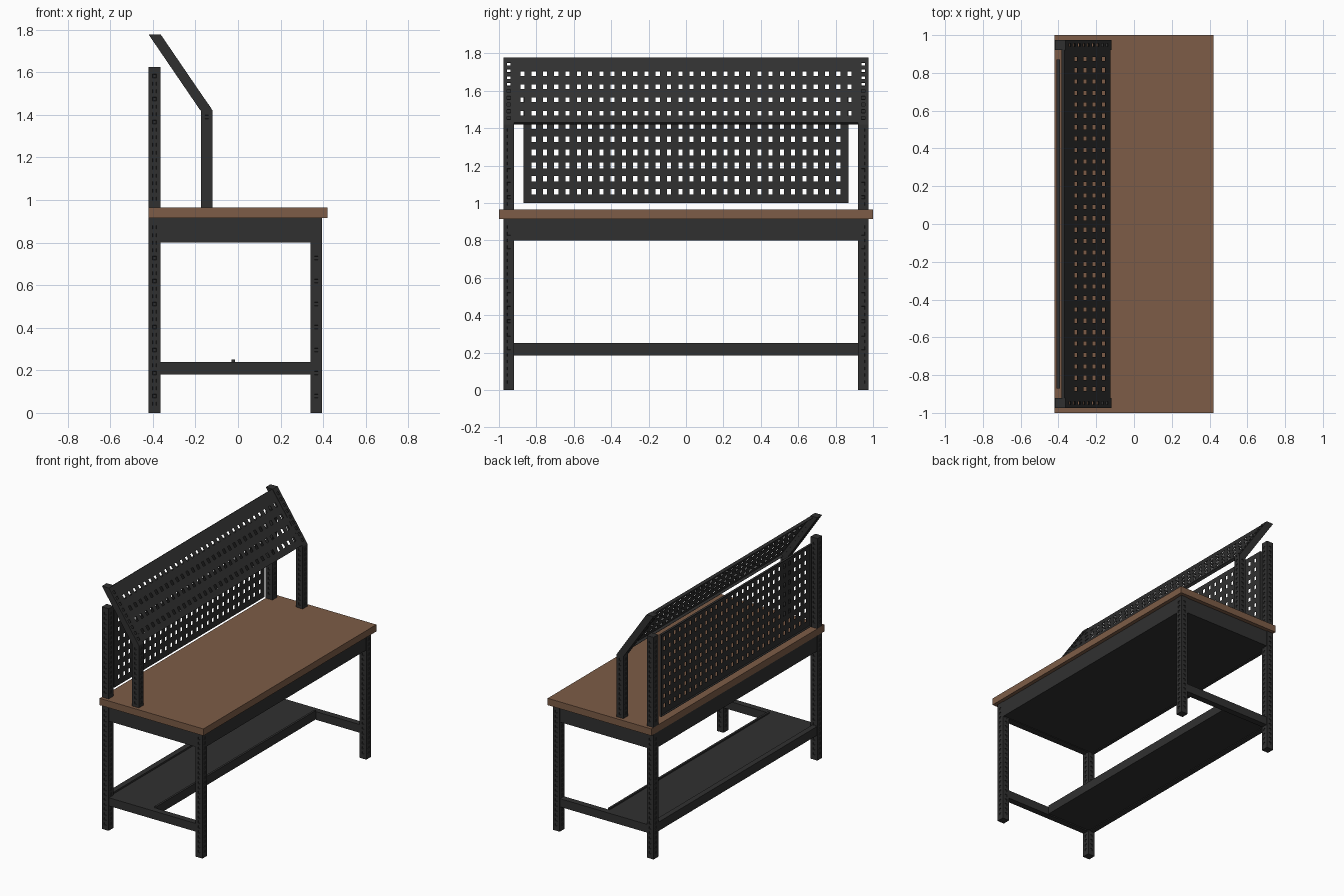
import bpy, bmesh
from mathutils import Matrix, Vector

if "Cube" in bpy.data.objects:
    bpy.data.objects.remove(bpy.data.objects["Cube"])


def material(name, rgb):
    m = bpy.data.materials.new(name)
    m.diffuse_color = (*rgb, 1)
    m.use_nodes = True
    m.node_tree.nodes["Principled BSDF"].inputs["Base Color"].default_value = m.diffuse_color
    return m


STEEL = material("dark_steel", (0.03, 0.03, 0.03))
WOOD = material("brown_wood", (0.205, 0.108, 0.063))


def finish(name, bm, mat):
    me = bpy.data.meshes.new(name)
    bm.to_mesh(me)
    bm.free()
    me.materials.append(mat)
    ob = bpy.data.objects.new(name, me)
    bpy.context.collection.objects.link(ob)
    return ob


def box(name, x, y, z, mat=STEEL):
    bm = bmesh.new()
    bmesh.ops.create_cube(bm, size=1)
    for v in bm.verts:
        v.co = Vector([(a + b) / 2 + c * (b - a) for (a, b), c in zip((x, y, z), v.co)])
    return finish(name, bm, mat)


def thicken(ob, t):
    mod = ob.modifiers.new("thickness", 'SOLIDIFY')
    mod.thickness, mod.offset = t, -1


def cuts(start, end, centres, size):
    out = [start]
    for c in centres:
        out += [c - size / 2, c + size / 2]
    return out + [end]


def post(name, x, y, z, size_x=0.055, lean=0.0, through=False):
    """Square tube with a row of punched slots on each side; x, y is the base centre."""
    n = int((z[1] - z[0] - 0.02) / 0.036)
    mid, h = (z[0] + z[1]) / 2, 0.0085
    zs = cuts(z[0], z[1], [mid + (i - (n - 1) / 2) * 0.036 for i in range(n)], 0.017)
    a, b = size_x / 2, 0.0275
    ring = [(-a, -b), (-h, -b), (h, -b), (a, -b), (a, -h), (a, h),
            (a, b), (h, b), (-h, b), (-a, b), (-a, h), (-a, -h)]
    bm = bmesh.new()
    rows = [[bm.verts.new((x + lean * (k - z[0]) / (z[1] - z[0]) + p, y + q, k))
             for p, q in ring] for k in zs]
    slots, open_slots = [], []
    for j in range(len(rows) - 1):
        for i in range(12):
            k = (i + 1) % 12
            f = bm.faces.new((rows[j][i], rows[j][k], rows[j + 1][k], rows[j + 1][i]))
            if j % 2 and i % 3 == 1:
                (open_slots if through and i % 6 == 4 else slots).append(f)
    bm.faces.new(rows[0][::-1])
    bm.faces.new(rows[-1])
    bm.normal_update()
    if through:
        bmesh.ops.delete(bm, geom=open_slots, context='FACES')
    else:
        bmesh.ops.inset_individual(bm, faces=slots, thickness=0.0008, depth=-0.005)
    ob = finish(name, bm, STEEL)
    if through:
        thicken(ob, 0.003)


def pegboard(name, half_w, low, high, cols, rows, depth):
    """Perforated sheet from low to high (x, z) with flanges folded backwards."""
    p, q = Vector((low[0], 0, low[1])), Vector((high[0], 0, high[1]))
    length = (q - p).length
    up = (q - p) / length
    n = Vector((0, 1, 0)).cross(up)
    us = cuts(-half_w, half_w, [(i - (cols - 1) / 2) * 0.0603 for i in range(cols)], 0.022)
    vs = cuts(0, length, [(z - low[1]) / up.z for z in rows], 0.03)
    bm = bmesh.new()
    g = [[bm.verts.new(p + up * v + Vector((0, u, 0))) for u in us] for v in vs]
    for j in range(len(vs) - 1):
        for i in range(len(us) - 1):
            if not (i % 2 and j % 2):
                bm.faces.new((g[j][i], g[j][i + 1], g[j + 1][i + 1], g[j + 1][i]))
    rim = set(g[0] + g[-1] + [r[0] for r in g] + [r[-1] for r in g])
    edges = [e for e in bm.edges if e.is_boundary and e.verts[0] in rim and e.verts[1] in rim]
    ext = bmesh.ops.extrude_edge_only(bm, edges=edges)['geom']
    for v in ext:
        if isinstance(v, bmesh.types.BMVert):
            v.co -= n * depth
    thicken(finish(name, bm, STEEL), 0.003)


# worktop
box("worktop", (-0.42, 0.42), (-1, 1), (0.915, 0.965), WOOD)

# apron frame with closed underside
box("front_apron", (0.372, 0.392), (-0.92, 0.92), (0.80, 0.915))
box("back_apron", (-0.417, -0.397), (-0.92, 0.92), (0.80, 0.915))
box("apron_underside", (-0.397, 0.372), (-0.92, 0.92), (0.805, 0.815))

# lower shelf and back beam
box("shelf", (-0.375, -0.03), (-0.925, 0.925), (0.188, 0.24))
box("shelf_back_beam", (-0.418, -0.378), (-0.92, 0.92), (0.185, 0.25))
box("shelf_front_lip", (-0.03, -0.015), (-0.925, 0.925), (0.185, 0.25))

for s, side in ((-1, "left"), (1, "right")):
    y = s * 0.9475
    # frame ends
    box(side + "_end_apron", (-0.365, 0.34), sorted((s * 0.92, s * 0.97)), (0.80, 0.915))
    box(side + "_stretcher", (-0.365, 0.34), sorted((s * 0.925, s * 0.97)), (0.18, 0.24))
    # legs and uprights
    post(side + "_front_leg", 0.3675, y, (0, 0.915))
    post(side + "_back_leg", -0.3925, y, (0, 0.915))
    post(side + "_back_upright", -0.3925, y, (0.965, 1.625))
    post(side + "_front_upright", -0.1475, y, (0.965, 1.42))
    # sloping arms
    post(side + "_sloping_arm", -0.1475, y, (1.42, 1.777), 0.057, -0.2435, True)

# perforated panels
pegboard("back_pegboard", 0.87, (-0.393, 1.0), (-0.393, 1.60), 28,
         [1.06 + 0.07 * i for i in range(8)], 0.017)
pegboard("sloping_pegboard", 0.922, (-0.125, 1.43), (-0.367, 1.777), 30,
         [1.48, 1.552, 1.622, 1.692], 0.02)
